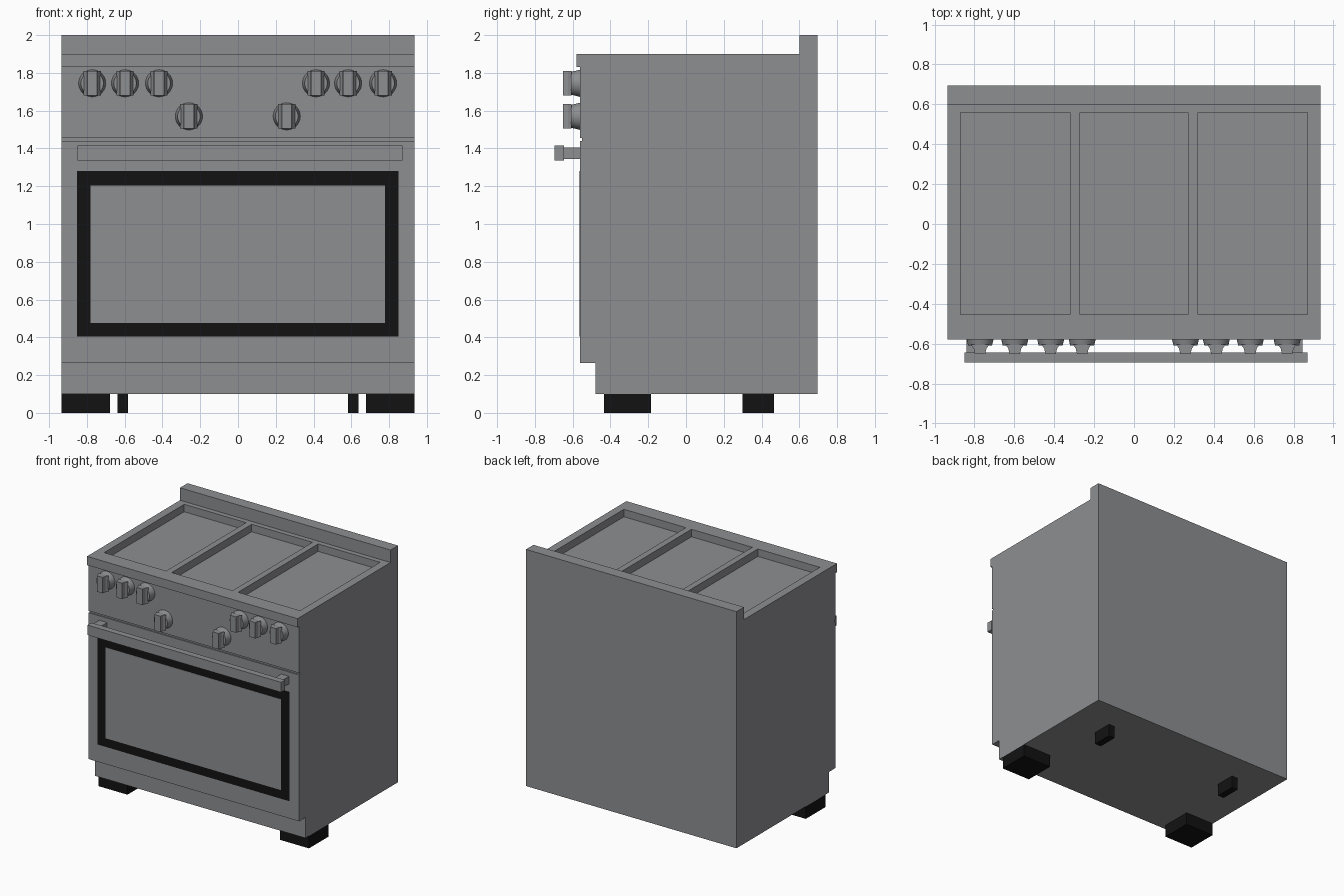
import bpy, bmesh, math
from mathutils import Matrix

if "Cube" in bpy.data.objects:
    bpy.data.objects.remove(bpy.data.objects["Cube"])


def material(name, col):
    m = bpy.data.materials.new(name)
    m.diffuse_color = (*col, 1)
    m.use_nodes = True
    m.node_tree.nodes["Principled BSDF"].inputs["Base Color"].default_value = m.diffuse_color
    return m


STEEL = material("steel grey", (0.27, 0.274, 0.284))
BLACK = material("black", (0.006, 0.006, 0.006))


def finish(name, bm, mat):
    bmesh.ops.recalc_face_normals(bm, faces=bm.faces)
    me = bpy.data.meshes.new(name)
    bm.to_mesh(me)
    bm.free()
    me.materials.append(mat)
    ob = bpy.data.objects.new(name, me)
    bpy.context.collection.objects.link(ob)
    return ob


def box(name, x, y, z, mat):
    bm = bmesh.new()
    bmesh.ops.create_cube(bm, size=1)
    for v in bm.verts:
        v.co = [r[0] if c < 0 else r[1] for c, r in zip(v.co, (x, y, z))]
    return finish(name, bm, mat)


def extrude_profile(bm, pts, vec):
    f = bm.faces.new([bm.verts.new(p) for p in pts])
    new = bmesh.ops.extrude_face_region(bm, geom=[f], use_keep_orig=True)["geom"]
    bmesh.ops.translate(bm, vec=vec,
                        verts=[g for g in new if isinstance(g, bmesh.types.BMVert)])


W = 0.935    # half width
FRONT, BACK = -0.56, 0.695

# Body: side profile with toe kick and a thin groove between door and controls
side = [(-0.48, 0.10), (-0.48, 0.265), (FRONT, 0.265), (FRONT, 1.44),
        (FRONT + 0.01, 1.44), (FRONT + 0.01, 1.455), (FRONT, 1.455),
        (FRONT, 1.83), (BACK, 1.83), (BACK, 0.10)]
bm = bmesh.new()
extrude_profile(bm, [(-W, y, z) for y, z in side], (2 * W, 0, 0))
finish("oven_body", bm, STEEL)

# Cooktop: grid whose three middle cells are sunk into wells
xs = [-W, -0.87, -0.32, -0.27, 0.27, 0.32, 0.87, W]
ys = [-0.58, -0.455, 0.56, BACK]
bm = bmesh.new()
grid = [[bm.verts.new((x, y, 1.90)) for y in ys] for x in xs]
wells = []
for i in range(len(xs) - 1):
    for j in range(len(ys) - 1):
        f = bm.faces.new((grid[i][j], grid[i + 1][j], grid[i + 1][j + 1], grid[i][j + 1]))
        if j == 1 and i % 2 == 1:
            wells.append(f)
rim = [e for e in bm.edges if e.is_boundary]
ext = bmesh.ops.extrude_edge_only(bm, edges=rim)["geom"]
bmesh.ops.translate(bm, vec=(0, 0, -0.07),
                    verts=[g for g in ext if isinstance(g, bmesh.types.BMVert)])
bmesh.ops.contextual_create(bm, geom=[g for g in ext if isinstance(g, bmesh.types.BMEdge)])
for f in bmesh.ops.extrude_discrete_faces(bm, faces=wells)["faces"]:
    bmesh.ops.translate(bm, vec=(0, 0, -0.06), verts=f.verts)
finish("cooktop", bm, STEEL)

# Backsplash
box("backsplash", (-W, W), (0.60, BACK), (1.90, 2.0), STEEL)

# Door window: black surround plate with the pane on top
box("window_surround", (-0.853, 0.851), (FRONT - 0.003, FRONT), (0.405, 1.28), BLACK)
box("window_pane", (-0.78, 0.777), (FRONT - 0.005, FRONT - 0.002), (0.475, 1.205), STEEL)

# Door handle
box("handle_bar", (-0.85, 0.87), (-0.695, -0.645), (1.335, 1.415), STEEL)
for side_name, x in (("left", -0.84), ("right", 0.775)):
    box("handle_post_" + side_name, (x, x + 0.07), (-0.645, FRONT), (1.345, 1.405), STEEL)

# Control knobs: tapered disc plus a wedge-shaped grip
knobs = [(-0.772, 1.745), (-0.598, 1.745), (-0.418, 1.745), (-0.26, 1.57),
         (0.258, 1.57), (0.413, 1.745), (0.583, 1.745), (0.768, 1.745)]
grip = [(-0.046, -0.605), (-0.032, -0.625), (-0.026, -0.652),
        (0.026, -0.652), (0.032, -0.625), (0.046, -0.605)]
for n, (kx, kz) in enumerate(knobs, 1):
    bm = bmesh.new()
    bmesh.ops.create_cone(bm, cap_ends=True, segments=32, radius1=0.072, radius2=0.06,
                          depth=0.05, matrix=Matrix.Translation((kx, FRONT - 0.025, kz))
                          @ Matrix.Rotation(math.pi / 2, 4, "X"))
    extrude_profile(bm, [(kx + x, y, kz - 0.064) for x, y in grip], (0, 0, 0.128))
    ob = finish("knob_%d" % n, bm, STEEL)
    bpy.context.view_layer.objects.active = ob
    ob.select_set(True)
    bpy.ops.object.shade_smooth_by_angle(angle=math.radians(20))
    ob.select_set(False)

# Feet: wide blocks in front, narrow ones behind
for side_name, s in (("left", -1), ("right", 1)):
    box("front_foot_" + side_name, sorted((s * 0.677, s * W)), (-0.435, -0.185), (0, 0.10), BLACK)
    box("rear_foot_" + side_name, sorted((s * 0.582, s * 0.637)), (0.30, 0.465), (0, 0.10), BLACK)
